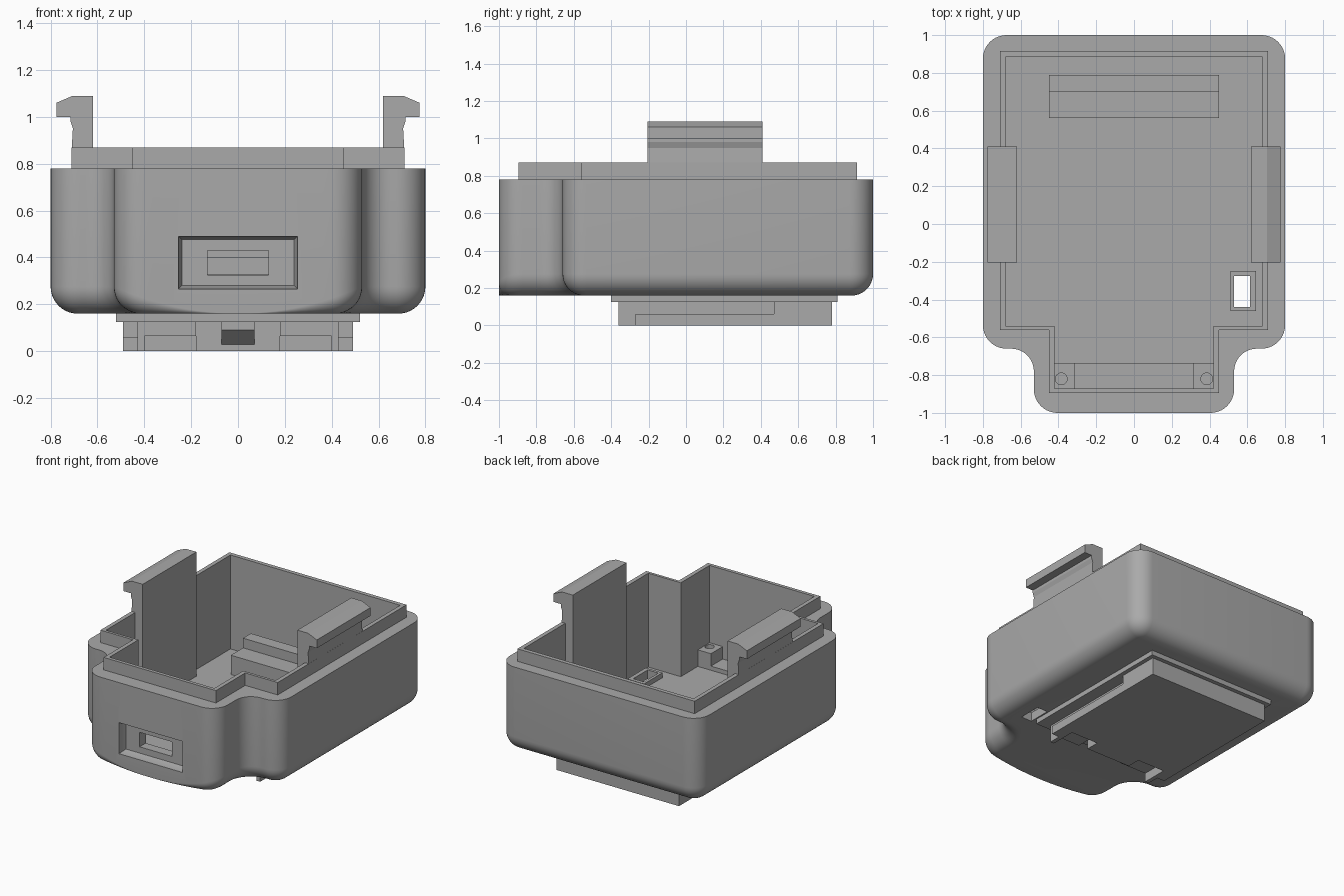
import bpy, bmesh, math
from mathutils import Vector

old = bpy.data.objects.get("Cube")
if old:
    bpy.data.objects.remove(old, do_unlink=True)

grey = bpy.data.materials.new("plain grey")
grey.use_nodes = True
grey.diffuse_color = (0.4, 0.4, 0.4, 1)
grey.node_tree.nodes["Principled BSDF"].inputs["Base Color"].default_value = (0.4, 0.4, 0.4, 1)


def finish(name, bm):
    bmesh.ops.recalc_face_normals(bm, faces=bm.faces)
    mesh = bpy.data.meshes.new(name)
    bm.to_mesh(mesh)
    bm.free()
    mesh.materials.append(grey)
    ob = bpy.data.objects.new(name, mesh)
    bpy.context.collection.objects.link(ob)
    return ob


def loft(name, rings):
    """Closed solid through rings of equal point count."""
    bm = bmesh.new()
    loops = [[bm.verts.new(p) for p in ring] for ring in rings]
    n = len(loops[0])
    for a, b in zip(loops, loops[1:]):
        for i in range(n):
            j = (i + 1) % n
            bm.faces.new((a[i], a[j], b[j], b[i]))
    bm.faces.new(loops[0][::-1])
    bm.faces.new(loops[-1])
    return finish(name, bm)


def box(name, x, y, z):
    corners = [(x[0], y[0]), (x[1], y[0]), (x[1], y[1]), (x[0], y[1])]
    return loft(name, [[(*c, h) for c in corners] for h in z])


def tee(name, wide, back, step, narrow, front, z):
    """Prism with a wide rear and a narrow nose."""
    half = [(narrow, front), (narrow, step), (wide, step), (wide, back)]
    pts = half + [(-a, b) for a, b in reversed(half)]
    return loft(name, [[(*p, h) for p in pts] for h in z])


def cylinder(name, x, y, z, r):
    ang = [i * math.tau / 24 for i in range(24)]
    return loft(name, [[(x + r * math.cos(a), y + r * math.sin(a), h) for a in ang] for h in z])


def cut(ob, *cutters, keep=False):
    for c in cutters:
        mod = ob.modifiers.new("cut", 'BOOLEAN')
        mod.operation, mod.solver, mod.object = 'DIFFERENCE', 'EXACT', c
        bpy.context.view_layer.objects.active = ob
        bpy.ops.object.modifier_apply(modifier=mod.name)
        if not keep:
            bpy.data.objects.remove(c, do_unlink=True)


# Body outline: points with inward directions, right half then mirrored
STEPS, FILLET, BOTTOM, TOP = 10, 0.115, 0.16, 0.78
half = [(Vector((0.405 * i / STEPS, -1)), Vector((0, 1))) for i in range(STEPS)]
for cx, cy, r, start, end, inward in (
        (0.405, -0.875, 0.125, -90, 0, -1),
        (0.65, -0.78, 0.12, 180, 90, 1),
        (0.675, -0.535, 0.125, -90, 0, -1),
        (0.675, 0.875, 0.125, 0, 90, -1)):
    for i in range(STEPS + 1):
        a = math.radians(start + (end - start) * i / STEPS)
        d = Vector((math.cos(a), math.sin(a)))
        half.append((Vector((cx, cy)) + d * r, d * inward))
flip = Vector((-1, 1))
outline = half + [(p * flip, d * flip) for p, d in reversed(half[1:])]


def fillet_radius(p):
    # The fillet fades out toward the middle of the nose
    if p.y < -0.874:
        return max(0.001, FILLET * min(1, (p.x / 0.53) ** 2))
    return FILLET


rings = []
for k in range(STEPS + 1):
    a = math.pi / 2 * k / STEPS
    ring = []
    for p, d in outline:
        r = fillet_radius(p)
        q = p + d * r * (1 - math.sin(a))
        ring.append((q.x, q.y, BOTTOM + r * (1 - math.cos(a))))
    rings.append(ring)
rings.append([(p.x, p.y, TOP) for p, d in outline])
body = loft("body_shell", rings)

# Rim standing on the body, with the shared cavity
rim = tee("rim", 0.71, 0.915, -0.56, 0.45, -0.895, (TOP - 0.004, 0.87))
cavity = tee("cavity_cutter", 0.68, 0.885, -0.54, 0.42, -0.87, (0.19, 1.2))
cut(rim, cavity, keep=True)
cut(body, cavity)

# Port recess with tapered sides and a slot through the nose
recess = loft("recess_cutter", [
    [(sx * w, y, 0.3775 + sz * h) for sx, sz in ((-1, -1), (1, -1), (1, 1), (-1, 1))]
    for y, w, h in ((-1.05, 0.255, 0.1125), (-0.985, 0.255, 0.1125), (-0.94, 0.24, 0.098))])
slot = box("slot_cutter", (-0.13, 0.13), (-1.05, -0.8), (0.325, 0.43))
cut(body, recess, slot)

# Framed opening through the floor
frame = box("opening_frame", (0.51, 0.645), (-0.46, -0.25), (0.185, 0.225))
opening = box("opening_cutter", (0.53, 0.615), (-0.44, -0.275), (0, 0.5))
cut(frame, opening, keep=True)
cut(body, opening)

# Stepped support at the back of the floor
box("rear_support_low", (-0.45, 0.45), (0.56, 0.70), (0.18, 0.33))
box("rear_support_high", (-0.45, 0.45), (0.70, 0.79), (0.18, 0.40))

# Ledge and screw posts in the nose
box("nose_ledge", (-0.32, 0.32), (-0.875, -0.735), (0.18, 0.22))
for side, s in (("left", 1), ("right", -1)):
    post = box(side + "_screw_post", sorted((s * 0.315, s * 0.425)), (-0.875, -0.735), (0.18, 0.31))
    cut(post, cylinder("screw_cutter", s * 0.385, -0.82, (0.2, 0.5), 0.031))

# Snap clips rising from the floor
profile = [(0.62, 0.185), (0.69, 0.185), (0.69, 0.86), (0.71, 0.86), (0.705, 0.95),
           (0.715, 0.98), (0.715, 1.0), (0.775, 1.0), (0.775, 1.06), (0.705, 1.09), (0.62, 1.09)]
for side, s in (("left", 1), ("right", -1)):
    loft(side + "_clip", [[(s * x, y, z) for x, z in profile] for y in (-0.205, 0.41)])

# Mounting foot: flange, block, side grooves, front pockets
box("foot_flange", (-0.52, 0.52), (-0.40, 0.81), (0.125, 0.165))
foot = box("foot_block", (-0.49, 0.49), (-0.36, 0.78), (0, 0.13))
for s in (-1, 1):
    cut(foot,
        box("groove_cutter", sorted((s * 0.43, s * 0.6)), (-0.5, 0.47), (0.06, 0.125)),
        box("corner_cutter", sorted((s * 0.43, s * 0.6)), (-0.5, -0.27), (-0.1, 0.125)),
        box("pocket_cutter", sorted((s * 0.18, s * 0.40)), (-0.5, -0.17), (-0.1, 0.065)))
cut(foot, box("notch_cutter", (-0.18, 0.18), (-0.5, -0.27), (-0.1, 0.125)))
wedge = [(-0.26, 0.02), (-0.26, 0.128), (-0.34, 0.128), (-0.34, 0.09)]
loft("foot_latch", [[(x, y, z) for y, z in wedge] for x in (-0.07, 0.07)])

# Smooth curved surfaces, keeping edges sharp
bpy.ops.object.select_all(action='DESELECT')
body.select_set(True)
bpy.context.view_layer.objects.active = body
bpy.ops.object.shade_smooth_by_angle(angle=math.radians(30))
